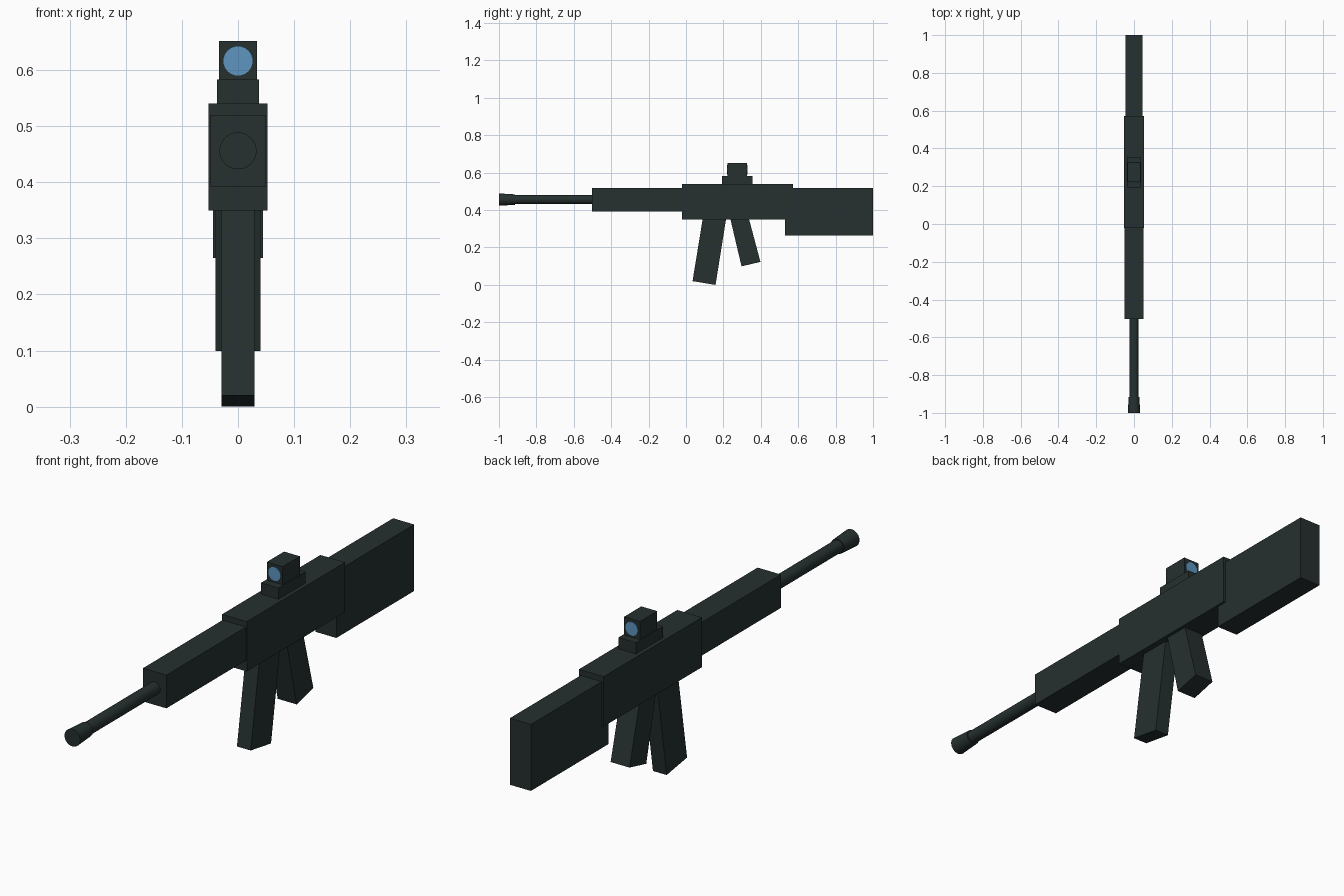
import bpy, bmesh, math

if "Cube" in bpy.data.objects:
    bpy.data.objects.remove(bpy.data.objects["Cube"])


def material(name, rgb):
    m = bpy.data.materials.new(name)
    m.diffuse_color = (*rgb, 1)
    m.use_nodes = True
    m.node_tree.nodes["Principled BSDF"].inputs["Base Color"].default_value = m.diffuse_color
    return m


DARK = material("dark_gunmetal", (0.019, 0.029, 0.029))
BLUE = material("lens_blue", (0.11, 0.30, 0.53))


def finish(name, bm, mat):
    bmesh.ops.recalc_face_normals(bm, faces=bm.faces)
    me = bpy.data.meshes.new(name)
    bm.to_mesh(me)
    bm.free()
    me.materials.append(mat)
    ob = bpy.data.objects.new(name, me)
    bpy.context.collection.objects.link(ob)
    return ob


def slab(name, profile, half_width):
    """Side profile of (y, z) points extruded across x."""
    bm = bmesh.new()
    face = bm.faces.new([bm.verts.new((-half_width, y, z)) for y, z in profile])
    ext = bmesh.ops.extrude_face_region(bm, geom=[face])
    verts = [v for v in ext["geom"] if isinstance(v, bmesh.types.BMVert)]
    bmesh.ops.translate(bm, vec=(2 * half_width, 0, 0), verts=verts)
    return finish(name, bm, DARK)


def box(name, half_width, y0, y1, z0, z1):
    return slab(name, [(y0, z0), (y1, z0), (y1, z1), (y0, z1)], half_width)


def tube(name, y0, y1, r0, r1, z, mat):
    """Round part along y, radius r0 at y0 and r1 at y1."""
    bpy.ops.mesh.primitive_cone_add(
        vertices=32, radius1=r1, radius2=r0, depth=y1 - y0,
        location=(0, (y0 + y1) / 2, z), rotation=(math.pi / 2, 0, 0))
    ob = bpy.context.object
    ob.name = name
    ob.data.materials.append(mat)
    bpy.ops.object.shade_smooth_by_angle(angle=math.radians(35))
    return ob


# Main body
box("receiver", 0.0525, -0.022, 0.572, 0.35, 0.54)
box("handguard", 0.0495, -0.503, 0.0, 0.392, 0.519)
box("stock", 0.0445, 0.53, 1.0, 0.265, 0.519)

# Barrel and flared muzzle
tube("barrel", -0.95, -0.48, 0.024, 0.024, 0.456, DARK)
tube("muzzle", -1.0, -0.915, 0.033, 0.028, 0.456, DARK)

# Slanted magazine and grip
slab("magazine", [(0.035, 0.02), (0.158, 0.0), (0.217, 0.37), (0.092, 0.37)], 0.029)
slab("grip", [(0.297, 0.099), (0.398, 0.123), (0.332, 0.37), (0.233, 0.37)], 0.04)

# Sight with a lens at each end
box("sight_mount", 0.037, 0.192, 0.355, 0.53, 0.583)
box("sight_housing", 0.0335, 0.222, 0.326, 0.575, 0.652)
for name, y in (("front_lens", 0.222), ("rear_lens", 0.326)):
    tube(name, y - 0.002, y + 0.002, 0.026, 0.026, 0.616, BLUE)
